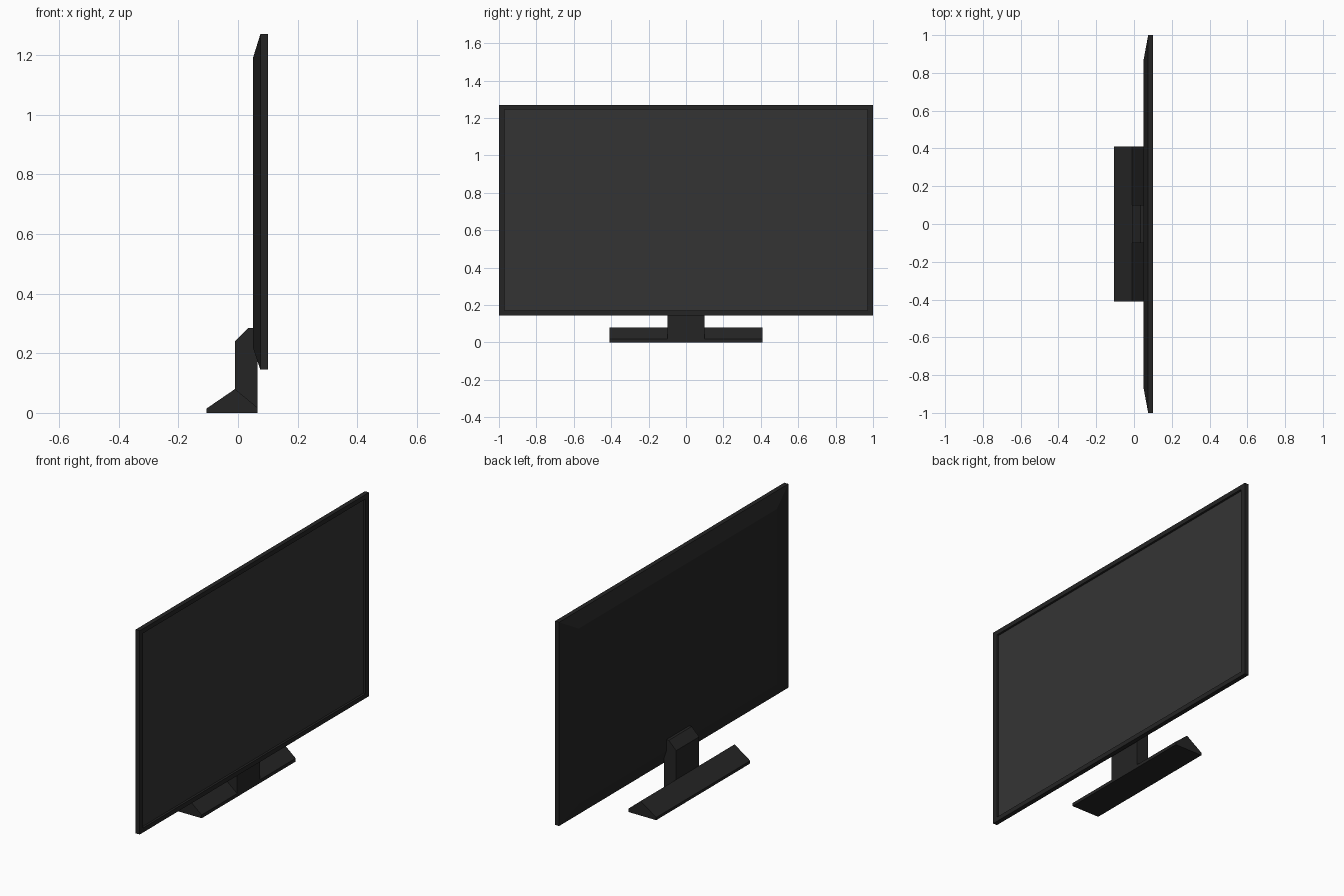
import bpy, bmesh

if "Cube" in bpy.data.objects:
    bpy.data.objects.remove(bpy.data.objects["Cube"])

def material(name, v):
    m = bpy.data.materials.new(name)
    m.diffuse_color = (v, v, v, 1)
    m.use_nodes = True
    m.node_tree.nodes["Principled BSDF"].inputs["Base Color"].default_value = m.diffuse_color
    return m

PLASTIC = material("dark_plastic", 0.018)
GLASS = material("screen_glass", 0.034)

def finish(name, bm, mat):
    bmesh.ops.recalc_face_normals(bm, faces=bm.faces)
    me = bpy.data.meshes.new(name)
    bm.to_mesh(me)
    bm.free()
    ob = bpy.data.objects.new(name, me)
    me.materials.append(mat)
    bpy.context.collection.objects.link(ob)
    return ob

def loft(name, rings, mat, caps=(True, True)):
    """Join rings of equal point count with quads, closing the chosen ends."""
    bm = bmesh.new()
    loops = [[bm.verts.new(p) for p in r] for r in rings]
    for a, b in zip(loops, loops[1:]):
        for i in range(len(a)):
            j = (i + 1) % len(a)
            bm.faces.new((a[i], a[j], b[j], b[i]))
    if caps[0]:
        bm.faces.new(loops[0][::-1])
    if caps[1]:
        bm.faces.new(loops[-1])
    return finish(name, bm, mat)

def rect(x, half, z0, z1):
    return [(x, -half, z0), (x, half, z0), (x, half, z1), (x, -half, z1)]

def extrude_y(name, profile, half, mat):
    return loft(name, [[(x, y, z) for x, z in profile] for y in (-half, half)], mat)

# Panel housing: tapered back, flat rim, bezel and recess wall
housing = loft("housing", [
    rect(0.05, 0.865, 0.22, 1.19),
    rect(0.075, 1.0, 0.145, 1.27),
    rect(0.10, 1.0, 0.145, 1.27),
    rect(0.10, 0.97, 0.17, 1.245),
    rect(0.088, 0.97, 0.17, 1.245),
], PLASTIC, caps=(True, False))

# Recessed screen, facing +x
screen = loft("screen", [rect(0.088, 0.97, 0.17, 1.245)], GLASS, caps=(False, True))

# Stand neck with chamfered top
extrude_y("stand_neck", [(-0.01, 0.01), (0.065, 0.01), (0.065, 0.26), (0.05, 0.285),
                         (0.035, 0.285), (-0.01, 0.24)], 0.10, PLASTIC)

# Stand base with a ridge along its length
extrude_y("stand_base", [(-0.105, 0), (0.065, 0), (0.065, 0.018), (-0.01, 0.08),
                         (-0.105, 0.015)], 0.41, PLASTIC)
